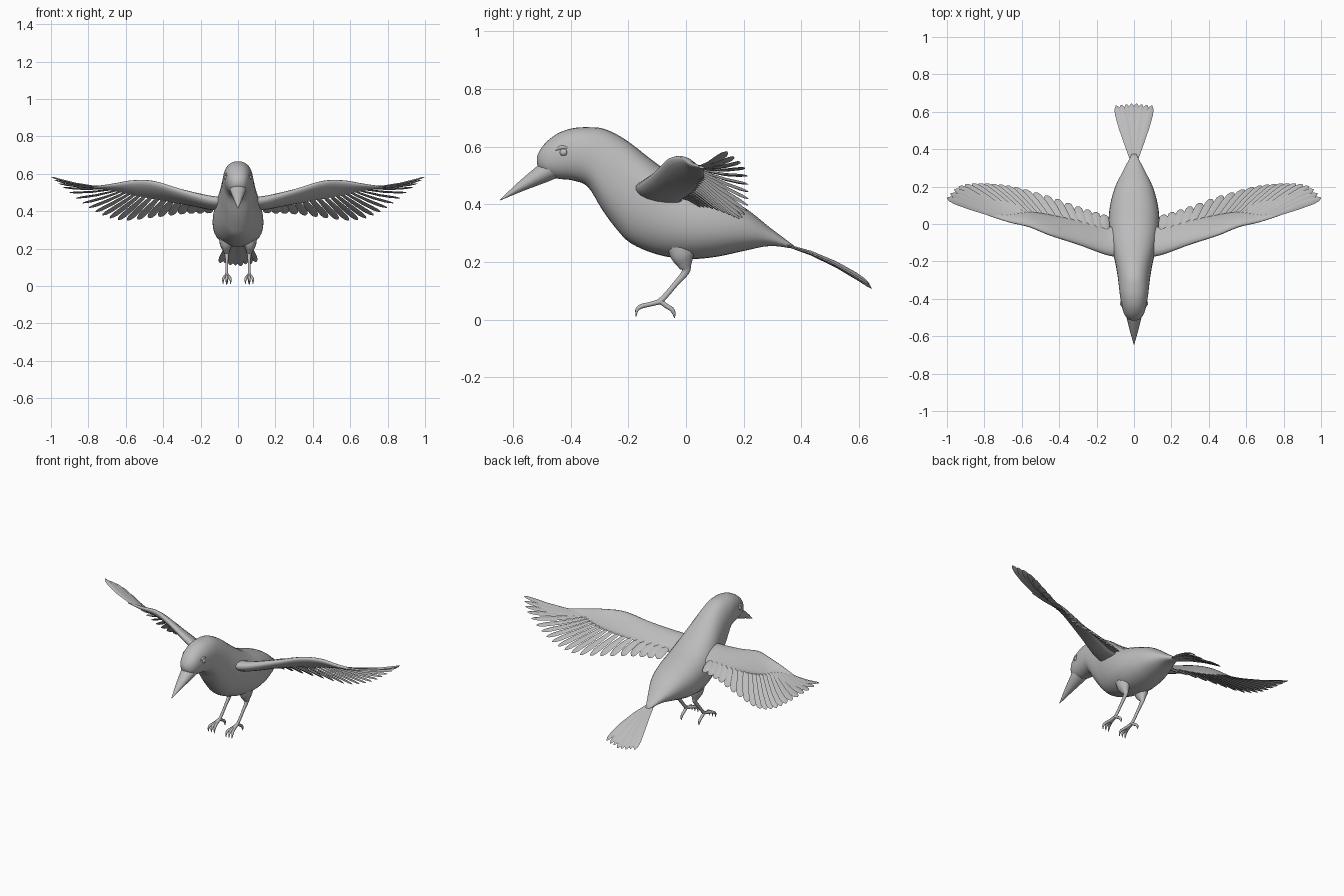
import bpy
import bmesh
import math
from mathutils import Vector

default_cube = bpy.data.objects.get("Cube")
if default_cube:
    bpy.data.objects.remove(default_cube, do_unlink=True)

# One plain grey for the whole bird
GREY = (0.5, 0.5, 0.5, 1)
plumage = bpy.data.materials.new("plain grey")
plumage.use_nodes = True
plumage.diffuse_color = GREY
plumage.node_tree.nodes["Principled BSDF"].inputs["Base Color"].default_value = GREY

X_AXIS = Vector((1, 0, 0))
UP = Vector((0, 0, 1))


def sample(stations, u):
    """Smooth curve through the stations, u from 0 to 1."""
    pts = [Vector(s) for s in stations]
    last = len(pts) - 1
    i = min(int(u * last), last - 1)
    t = u * last - i
    b, c = pts[i], pts[i + 1]
    a = pts[i - 1] if i > 0 else b * 2 - c
    d = pts[i + 2] if i + 2 <= last else c * 2 - b
    return b + (c - a) * (t / 2) + (a * 2 - b * 5 + c * 4 - d) * (t * t / 2) \
        + (b * 3 - a - c * 3 + d) * (t ** 3 / 2)


def smooth_stations(stations, count):
    return [sample(stations, i / count) for i in range(count + 1)]


def circle_angles(sides):
    return [math.tau * k / sides for k in range(sides)]


def build(name, lofts, side=1, angle=50):
    """Skin each list of rings into a closed shell; side=-1 mirrors it."""
    bm = bmesh.new()
    for rings in lofts:
        rows = [[bm.verts.new((p.x * side, p.y, p.z)) for p in ring] for ring in rings]
        for low, high in zip(rows, rows[1:]):
            for k in range(len(low)):
                bm.faces.new((low[k - 1], low[k], high[k], high[k - 1]))
        bm.faces.new(rows[0])
        bm.faces.new(rows[-1])
    bmesh.ops.recalc_face_normals(bm, faces=bm.faces)
    mesh = bpy.data.meshes.new(name)
    bm.to_mesh(mesh)
    bm.free()
    mesh.materials.append(plumage)
    obj = bpy.data.objects.new(name, mesh)
    bpy.context.collection.objects.link(obj)
    bpy.ops.object.select_all(action="DESELECT")
    obj.select_set(True)
    bpy.context.view_layer.objects.active = obj
    bpy.ops.object.shade_smooth_by_angle(angle=math.radians(angle))
    return obj


def tube(stations, count=12, sides=10, x_scale=1.0):
    """Rings along a path of (x, y, z, radius)."""
    path = smooth_stations(stations, count)
    rings = []
    for i, p in enumerate(path):
        ahead = (path[min(i + 1, count)] - path[max(i - 1, 0)]).to_3d()
        rise = ahead.cross(X_AXIS).normalized()
        rings.append([p.to_3d() + (X_AXIS * math.cos(a) * x_scale + rise * math.sin(a))
                      * max(p.w, 0.001) for a in circle_angles(sides)])
    return rings


def feather(root, tip, half_width, bulge, tilt):
    """Slim ridged blade with a rounded tip."""
    ahead = tip - root
    across = (ahead.cross(UP).normalized() + UP * tilt).normalized()
    normal = across.cross(ahead).normalized()
    outline = ((0, 0.4), (0.3, 0.75), (0.6, 1), (0.85, 1), (0.95, 0.7), (1, 0.15))
    rings = []
    for t, w in outline:
        centre = root + ahead * t + UP * bulge * 4 * t * (1 - t)
        edge = across * half_width * w
        ridge = normal * half_width * w * 0.35
        rings.append([centre - edge, centre + ridge, centre + edge, centre - ridge * 0.5])
    return rings


# Body and head: y, top, bottom, half width
body_stations = (
    (-.517, .565, .54, .012), (-.505, .59, .517, .035), (-.48, .62, .497, .053),
    (-.44, .648, .488, .065), (-.39, .664, .482, .074), (-.34, .667, .46, .08),
    (-.29, .663, .38, .086), (-.24, .642, .313, .094), (-.19, .61, .264, .104),
    (-.1, .54, .226, .125), (0, .475, .21, .136), (.1, .435, .217, .128),
    (.2, .39, .238, .1), (.29, .32, .255, .055), (.375, .256, .246, .012))


def body_ring(station, sides=32):
    y, top, bottom, half = station
    mid, tall = (top + bottom) / 2, (top - bottom) / 2
    ring = []
    for a in circle_angles(sides):
        c, s = math.cos(a), math.sin(a)
        ring.append(Vector((half * math.copysign(abs(c) ** 0.9, c), y,
                            mid + tall * math.copysign(abs(s) ** 0.9, s))))
    return ring


build("body", [[body_ring(s) for s in smooth_stations(body_stations, 56)]], angle=80)

# Beak
build("beak", [tube(((0, -.46, .528, .038), (0, -.49, .51, .034),
                     (0, -.57, .463, .018), (0, -.645, .414, .001)),
                    sides=12, x_scale=1.25)])

# Tail fan
tail = []
FAN = 8
for i in range(FAN):
    u = 2 * i / (FAN - 1) - 1
    lift = 0.004 * (i % 2)
    tail.append(feather(Vector((.014 * u, .345, .256 + lift)),
                        Vector((.095 * u, .645 - .012 * abs(u), .104 + .02 * abs(u) + lift)),
                        .02, .016, 0))
build("tail_feathers", tail)

# Wing arm: x, leading y and z, trailing y and z, half thickness
arm_stations = (
    (.06, -.18, .46, .0, .41, .03), (.15, -.165, .468, -.015, .415, .03),
    (.3, -.11, .51, .02, .44, .024), (.45, -.06, .558, .05, .465, .02),
    (.56, -.015, .563, .065, .485, .016), (.67, .01, .545, .06, .51, .01),
    (.78, .045, .53, .065, .525, .004))


def arm_ring(station, sides=16):
    x, lead_y, lead_z, trail_y, trail_z, thick = station
    lead, trail = Vector((x, lead_y, lead_z)), Vector((x, trail_y, trail_z))
    chord = trail - lead
    normal = X_AXIS.cross(chord).normalized()
    ring = []
    for a in circle_angles(sides):
        along = (1 - math.cos(a)) / 2
        ring.append(lead + chord * along
                    + normal * thick * math.sin(a) * (1.25 - 0.6 * along))
    return ring


# Flight feathers: roots follow the arm, tips follow the trailing edge
feather_roots = (
    (.14, -.06, .43), (.25, -.03, .46), (.36, .0, .48), (.46, .02, .5),
    (.53, .03, .515), (.59, .03, .525), (.64, .025, .53), (.68, .025, .53))
feather_tips = (
    (.165, .05, .39), (.3, .09, .385), (.46, .145, .365), (.62, .19, .35),
    (.74, .21, .385), (.84, .215, .45), (.94, .2, .53), (1, .14, .583))

# Leg and toes: x, y, z, radius
leg_path = (
    (.065, -.02, .265, .05), (.065, -.012, .22, .042), (.062, -.004, .188, .025),
    (.06, -.002, .165, .014), (.06, -.035, .125, .01), (.06, -.075, .078, .01),
    (.06, -.095, .06, .011))
front_toe = ((-.09, .062, .009), (-.13, .052, .008), (-.155, .046, .008),
             (-.17, .034, .006), (-.173, .01, .001))
back_toe = ((-.09, .064, .009), (-.066, .046, .008), (-.05, .036, .008),
            (-.042, .022, .006), (-.04, .005, .001))


def toe(stations, spread):
    count = len(stations) - 1
    return tube([(.06 + spread * min(1, 1.5 * i / count), y, z, r)
                 for i, (y, z, r) in enumerate(stations)], count=10, sides=8)


WING_FEATHERS = 21
for label, side in (("left", 1), ("right", -1)):
    build(label + "_wing_arm",
          [[arm_ring(s) for s in smooth_stations(arm_stations, 30)]], side, 70)

    blades = []
    for i in range(WING_FEATHERS):
        u = i / (WING_FEATHERS - 1)
        blades.append(feather(sample(feather_roots, u), sample(feather_tips, u),
                              .025 - .006 * u, .012 - .028 * u, .3 - .2 * u))
    build(label + "_wing_feathers", blades, side)

    build(label + "_leg", [tube(leg_path, count=24, x_scale=.75)], side)
    build(label + "_toes", [toe(front_toe, -.02), toe(front_toe, 0),
                            toe(front_toe, .02), toe(back_toe, 0)], side)

    # Eye with a slight brow above it
    build(label + "_eye", [tube(((.064, -.438, .58, .001), (.066, -.434, .58, .01),
                                 (.067, -.425, .58, .012), (.068, -.416, .58, .01),
                                 (.068, -.412, .58, .001)), x_scale=.7)], side)
    build(label + "_brow", [tube(((.06, -.452, .588, .002), (.063, -.43, .597, .007),
                                  (.067, -.4, .592, .002)))], side)
